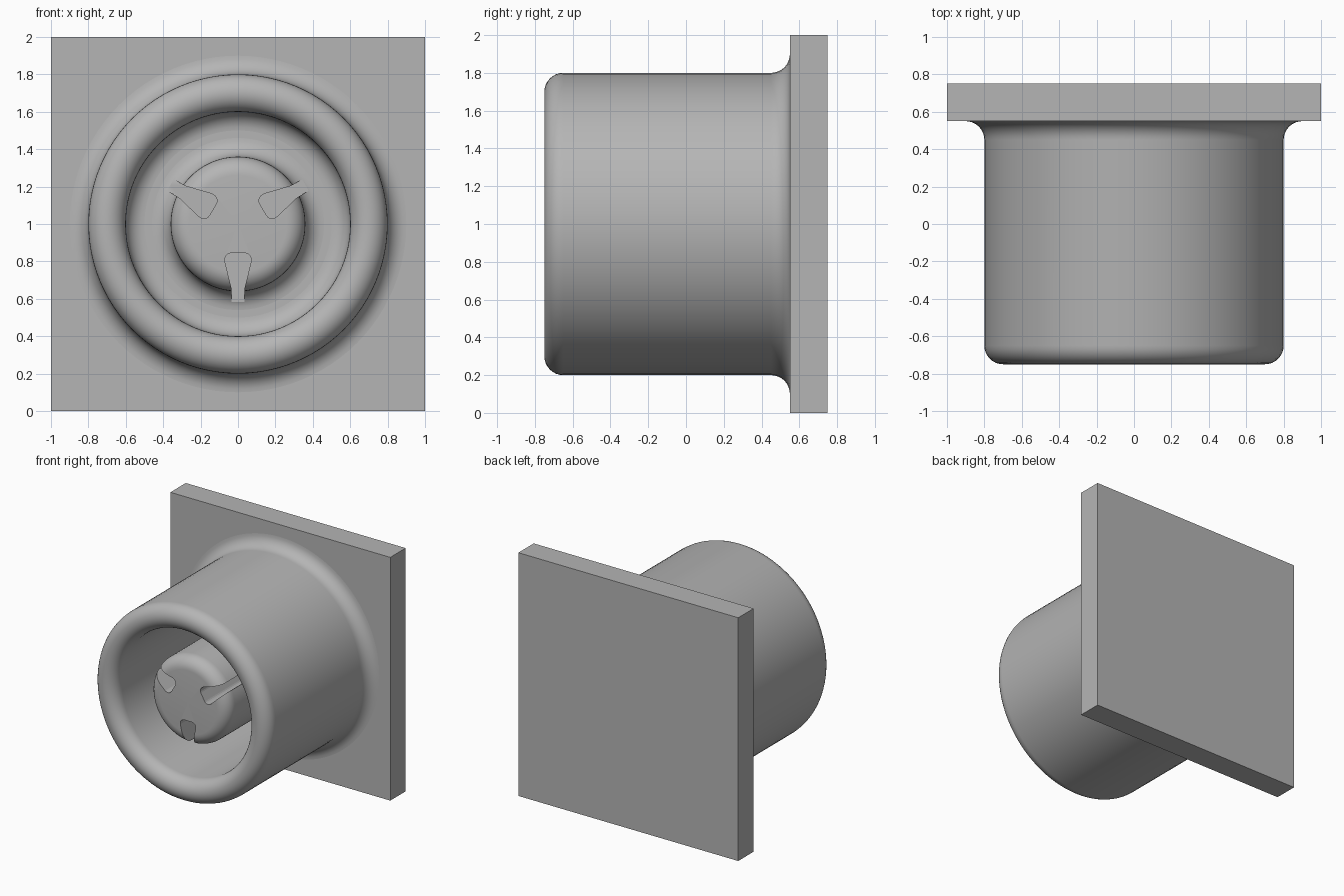
import bpy, bmesh, math
from mathutils import Matrix

if "Cube" in bpy.data.objects:
    bpy.data.objects.remove(bpy.data.objects["Cube"], do_unlink=True)

FRONT, PLATE, BACK = -0.75, 0.55, 0.75
SEG, R = 96, 0.1

grey = bpy.data.materials.new("plain_grey")
grey.use_nodes = True
colour = (0.46, 0.46, 0.46, 1)
grey.diffuse_color = colour
grey.node_tree.nodes["Principled BSDF"].inputs["Base Color"].default_value = colour


def make_object(name, bm, smooth=True):
    bmesh.ops.recalc_face_normals(bm, faces=bm.faces)
    mesh = bpy.data.meshes.new(name)
    bm.to_mesh(mesh)
    bm.free()
    mesh.materials.append(grey)
    obj = bpy.data.objects.new(name, mesh)
    bpy.context.collection.objects.link(obj)
    if smooth:
        shade(obj)
    return obj


def shade(obj):
    bpy.ops.object.select_all(action="DESELECT")
    obj.select_set(True)
    bpy.context.view_layer.objects.active = obj
    bpy.ops.object.shade_smooth_by_angle(angle=math.radians(30))


def arc(cr, cy, start, end, radius=R, steps=8):
    """Fillet points as (distance from axis, depth)."""
    angles = [math.radians(start + (end - start) * i / steps) for i in range(steps + 1)]
    return [(cr + radius * math.cos(a), cy + radius * math.sin(a)) for a in angles]


def lathe(name, profile):
    """Spin a closed profile around the horizontal axis at mid height."""
    bm = bmesh.new()
    verts = [bm.verts.new((r, y, 1)) for r, y in profile]
    edges = [bm.edges.new((verts[i - 1], verts[i])) for i in range(len(verts))]
    bmesh.ops.spin(bm, geom=verts + edges, cent=(0, 0, 1), axis=(0, 1, 0),
                   angle=math.tau, steps=SEG, use_merge=True)
    bmesh.ops.remove_doubles(bm, verts=bm.verts, dist=1e-5)
    return make_object(name, bm)


# Square back plate
bm = bmesh.new()
bmesh.ops.create_cube(bm, size=1, matrix=Matrix.Translation((0, (PLATE + BACK) / 2, 1))
                      @ Matrix.Diagonal((2, BACK - PLATE, 2, 1)))
make_object("back_plate", bm, smooth=False)

# Hollow sleeve with a round rim and filleted foot, inside and out
sleeve = arc(0.9, PLATE - R, 90, 180)
sleeve += arc(0.7, FRONT + R, 360, 180, steps=16)
sleeve += arc(0.5, PLATE - R, 0, 90)
lathe("sleeve", sleeve)

# Central boss with rounded front edge and filleted foot
tip = FRONT + R
boss_profile = [(0, PLATE + 0.05), (0, tip)] + arc(0.26, tip + R, -90, 0)
boss_profile += arc(0.46, PLATE - R, 180, 90) + [(0.46, PLATE + 0.05)]
boss = lathe("centre_boss", boss_profile)


# Tapered keyway cutters, open through the boss side
def keyway(angle):
    half = [(0.035, 0.5), (0.035, 0.345), (0.07, 0.2)] + arc(0.035, 0.19, 0, -90, 0.035, 5)
    outline = half + [(-x, r) for x, r in reversed(half)]
    bm = bmesh.new()
    face = bm.faces.new([bm.verts.new((x, tip - 0.1, r)) for x, r in outline])
    extruded = bmesh.ops.extrude_face_region(bm, geom=[face])
    bmesh.ops.translate(bm, vec=(0, PLATE - tip + 0.09, 0),
                        verts=[v for v in extruded["geom"] if isinstance(v, bmesh.types.BMVert)])
    bmesh.ops.transform(bm, verts=bm.verts, matrix=Matrix.Translation((0, 0, 1))
                        @ Matrix.Rotation(math.radians(angle), 4, "Y"))
    cutter = make_object("keyway_cutter", bm, smooth=False)
    cutter.hide_render = True
    return cutter


for angle in (60, 180, 300):
    cutter = keyway(angle)
    mod = boss.modifiers.new("keyway", "BOOLEAN")
    mod.operation, mod.solver, mod.object = "DIFFERENCE", "EXACT", cutter
    bpy.context.view_layer.objects.active = boss
    bpy.ops.object.modifier_apply(modifier=mod.name)
    bpy.data.objects.remove(cutter, do_unlink=True)
shade(boss)
